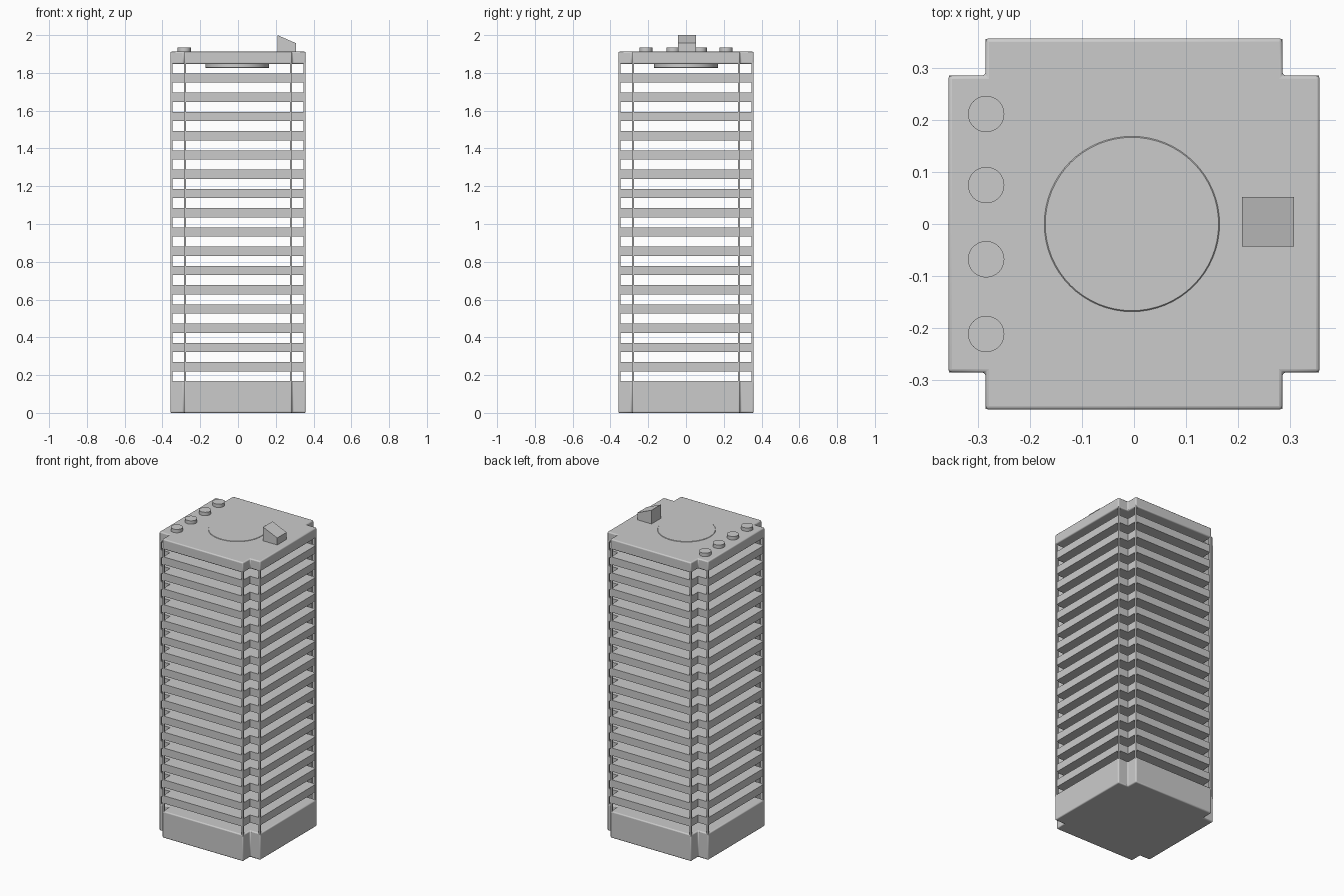
import bpy
import bmesh

if "Cube" in bpy.data.objects:
    bpy.data.objects.remove(bpy.data.objects["Cube"], do_unlink=True)

# One flat concrete colour
concrete = bpy.data.materials.new("concrete_grey")
concrete.use_nodes = True
GREY = (0.6, 0.6, 0.6, 1)
concrete.diffuse_color = GREY
concrete.node_tree.nodes["Principled BSDF"].inputs["Base Color"].default_value = GREY


def prism(name, outline, depth, bevel=0.0):
    """Extrude a closed outline of 3D points along the depth vector."""
    bm = bmesh.new()
    face = bm.faces.new([bm.verts.new(p) for p in outline])
    extruded = bmesh.ops.extrude_face_region(bm, geom=[face])["geom"]
    moved = [g for g in extruded if isinstance(g, bmesh.types.BMVert)]
    bmesh.ops.translate(bm, verts=moved, vec=depth)
    bmesh.ops.recalc_face_normals(bm, faces=bm.faces)
    mesh = bpy.data.meshes.new(name)
    bm.to_mesh(mesh)
    bm.free()
    obj = bpy.data.objects.new(name, mesh)
    bpy.context.collection.objects.link(obj)
    mesh.materials.append(concrete)
    if bevel:
        mod = obj.modifiers.new("soft_edges", "BEVEL")
        mod.width = bevel
        mod.segments = 3
        smooth(obj)
    return obj


def smooth(obj):
    bpy.ops.object.select_all(action="DESELECT")
    obj.select_set(True)
    bpy.context.view_layer.objects.active = obj
    bpy.ops.object.shade_smooth_by_angle(angle=0.6)


def notched_block(name, reach, notch, bottom, top, bevel=0.0):
    """Square block with a square notch cut from each corner."""
    corner = [(reach, -notch), (reach, notch), (notch, notch)]
    outline = []
    for _ in range(4):
        outline += [(x, y, bottom) for x, y in corner]
        corner = [(-y, x) for x, y in corner]
    # Drop the leading point of each side that follows the notch corner
    return prism(name, outline, (0, 0, top - bottom), bevel)


def disc(name, x, y, radius, bottom, top, sides=64):
    bpy.ops.mesh.primitive_cylinder_add(
        vertices=sides, radius=radius, depth=top - bottom,
        location=(x, y, (bottom + top) / 2))
    obj = bpy.context.object
    obj.name = name
    obj.data.materials.append(concrete)
    smooth(obj)
    return obj


# Base and roof
notched_block("base", 0.358, 0.286, 0, 0.17, 0.007)
notched_block("roof", 0.358, 0.286, 1.847, 1.912, 0.007)

# Open floors
FLOORS, STEP = 16, 0.1019
for i in range(FLOORS):
    bottom = 0.22 + i * STEP
    notched_block(f"floor_{i + 1}", 0.354, 0.283, bottom, bottom + 0.049)

# Thin posts on both outer edges of every corner notch
HALF = 0.0055
for sx in (-1, 1):
    for sy in (-1, 1):
        for px, py in ((0.3515, 0.2805), (0.2805, 0.3515)):
            x, y = sx * px, sy * py
            square = [(x + a * HALF, y + b * HALF, 0.16)
                      for a, b in ((-1, -1), (1, -1), (1, 1), (-1, 1))]
            prism("corner_post", square, (0, 0, 1.695))

# Round landing pad set through the roof
pad = disc("roof_pad", -0.004, 0, 0.169, 1.826, 1.9145)
rim = pad.modifiers.new("rim", "BEVEL")
rim.width = 0.002
rim.segments = 1

# Row of round vents
for n, y in enumerate((0.212, 0.075, -0.068, -0.212)):
    disc(f"roof_vent_{n + 1}", -0.285, y, 0.035, 1.9, 1.934, 48)

# Roof hut with a sloping top
profile = [(0.208, 1.905), (0.308, 1.905), (0.308, 1.957), (0.208, 2.0)]
prism("stair_hut", [(x, -0.043, z) for x, z in profile], (0, 0.095, 0))
